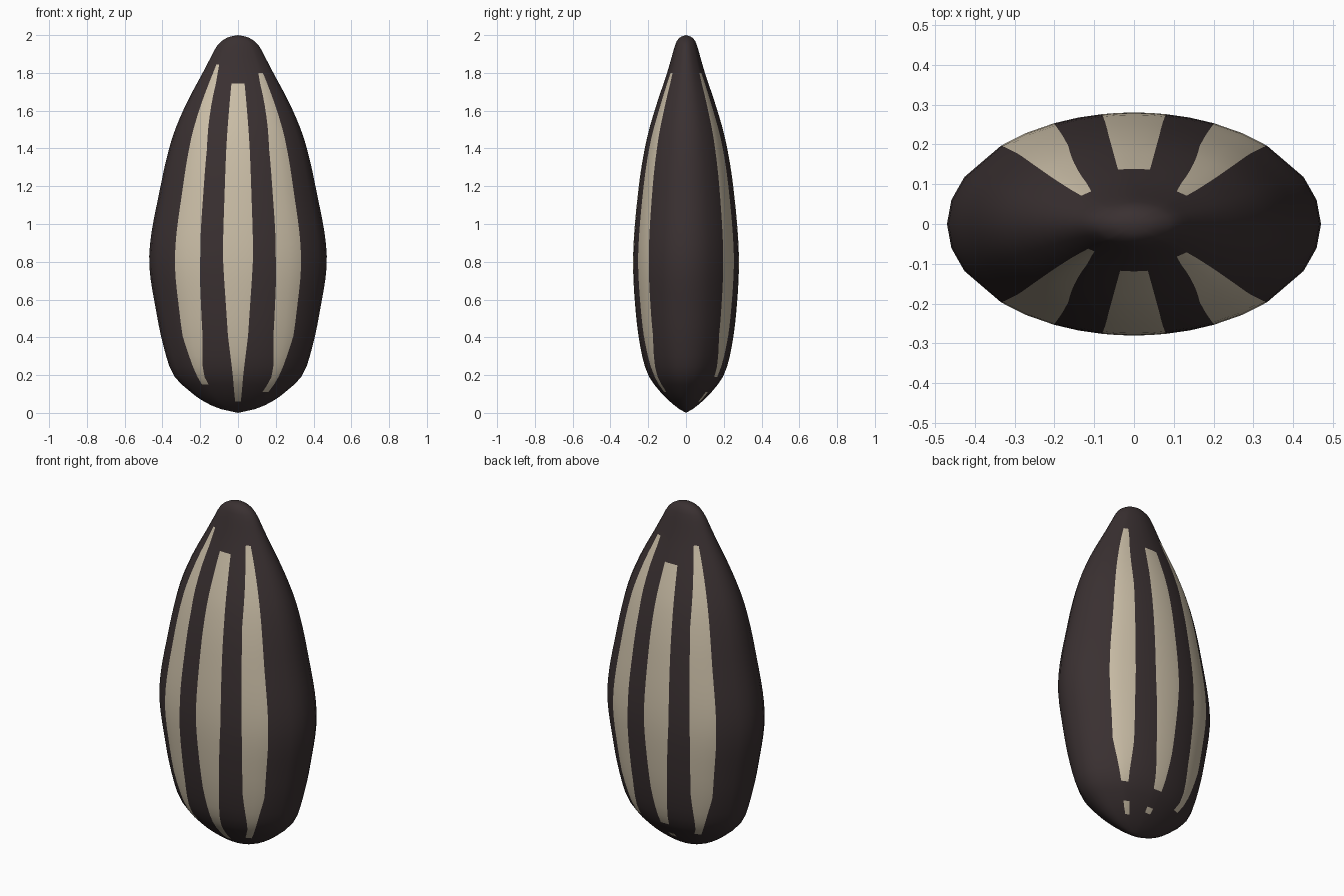
import bpy
import bmesh
from math import asin, sin, cos, pi

cube = bpy.data.objects.get("Cube")
if cube:
    bpy.data.objects.remove(cube, do_unlink=True)


def make_material(name, colour):
    material = bpy.data.materials.new(name)
    material.use_nodes = True
    material.diffuse_color = colour
    material.node_tree.nodes["Principled BSDF"].inputs["Base Color"].default_value = colour
    material.node_tree.nodes["Principled BSDF"].inputs["Roughness"].default_value = 0.8
    return material


dark = make_material("dark brown husk", (0.042, 0.03, 0.031, 1))
cream = make_material("cream stripe", (0.6, 0.52, 0.39, 1))

# Husk outline: height, half width, half depth
OUTLINE = [
    (0, 0, 0), (.02, .09, .035), (.06, .18, .085), (.11, .25, .135),
    (.19, .335, .195), (.3, .38, .232), (.52, .43, .265), (.83, .47, .28),
    (1.2, .41, .25), (1.45, .35, .208), (1.63, .277, .157), (1.8, .187, .1),
    (1.89, .14, .074), (1.95, .106, .056), (1.985, .06, .036), (2, 0, 0),
]

# Stripe edges as a share of the half width: height, centre, side inner, side outer
EDGES = [
    (0, .08, .5, .64), (.2, .08, .53, .64), (.4, .13, .46, .72),
    (.83, .17, .425, .71), (1.4, .17, .45, .71), (1.75, .16, .54, .71),
    (1.85, .16, .61, .7), (2, .16, .61, .7),
]

# Lowest and highest point of each stripe, keyed by (facing back, side of x)
SPANS = {
    (False, -1): (.13, 1.84), (False, 0): (.07, 1.75), (False, 1): (.12, 1.82),
    (True, -1): (.13, 1.81), (True, 0): (.2, 1.7), (True, 1): (.17, 1.73),
}


def segment(table, z):
    for low, high in zip(table, table[1:]):
        if z <= high[0]:
            return low, high, (z - low[0]) / (high[0] - low[0])
    return table[-2], table[-1], 1


def blend(table, z):
    low, high, t = segment(table, z)
    return [p + (q - p) * t for p, q in zip(low[1:], high[1:])]


def ring_heights(longest=0.06):
    # Extra rings between the outline points let the stripes end cleanly
    heights = []
    for low, high in zip(OUTLINE, OUTLINE[1:]):
        steps = max(2, round((high[0] - low[0]) / longest))
        heights += [low[0] + (high[0] - low[0]) * i / steps for i in range(steps)]
    return heights[1:]


def outline_at(z):
    # Hermite curve through the outline, straight at the two blunt tips
    low, high, t = segment(OUTLINE, z)
    k = OUTLINE.index(low)
    if k == 0 or k == len(OUTLINE) - 2:
        return [p + (q - p) * t ** (1 if k == 0 else 1.6) for p, q in zip(low[1:], high[1:])]
    before, after = OUTLINE[k - 1], OUTLINE[k + 2]
    span = high[0] - low[0]
    result = []
    for c in (1, 2):
        m0 = (high[c] - before[c]) / (high[0] - before[0]) * span
        m1 = (after[c] - low[c]) / (after[0] - low[0]) * span
        d = high[c] - low[c]
        result.append(low[c] + t * (m0 + t * (3 * d - 2 * m0 - m1 + t * (m0 + m1 - 2 * d))))
    return result


def quarter_angles(z):
    # Angles from the depth axis, with columns placed on the stripe edges
    stops = [0] + [asin(r) for r in blend(EDGES, z)] + [pi / 4 + pi / 9, pi / 2]
    counts = (2, 2, 2, 1, 2)
    angles = []
    for start, end, count in zip(stops, stops[1:], counts):
        angles += [start + (end - start) * i / count for i in range(count)]
    return angles


def ring_angles(z):
    quarter = quarter_angles(z)
    half = quarter + [pi - a for a in [pi / 2] + quarter[:0:-1]]
    return half + [a + pi for a in half]


def is_stripe(column, quarter, z):
    # Fold the column into one quarter to find the stripe it belongs to
    turn, place = divmod(column, quarter)
    if turn % 2:
        place = quarter - 1 - place
    back = turn in (1, 2)
    if place < 2:
        side = 0
    elif place in (4, 5):
        side = 1 if turn < 2 else -1
    else:
        return False
    low, high = SPANS[back, side]
    # Detached flecks beyond the ends of the back stripes
    if back and side == 1 and (1.77 < z < 1.82 or .06 < z < .1):
        return True
    if back and side == 0 and .09 < z < .13:
        return True
    return low < z < high


# Seed husk
bm = bmesh.new()
rings = []
heights = ring_heights()
for z in heights:
    a, b = outline_at(z)
    rings.append([bm.verts.new((a * sin(t), -b * cos(t), z)) for t in ring_angles(z)])
count = len(rings[0])

# Striped walls
for lower, upper, z0, z1 in zip(rings, rings[1:], heights, heights[1:]):
    for i in range(count):
        j = (i + 1) % count
        face = bm.faces.new((lower[i], lower[j], upper[j], upper[i]))
        face.material_index = int(is_stripe(i, count // 4, (z0 + z1) / 2))

# Pointed base and rounded tip
base = bm.verts.new((0, 0, 0))
tip = bm.verts.new((0, 0, 2))
for i in range(count):
    j = (i + 1) % count
    bm.faces.new((base, rings[0][j], rings[0][i]))
    bm.faces.new((tip, rings[-1][i], rings[-1][j]))
for face in bm.faces:
    face.smooth = True

mesh = bpy.data.meshes.new("seed_husk")
bm.to_mesh(mesh)
bm.free()
mesh.materials.append(dark)
mesh.materials.append(cream)
husk = bpy.data.objects.new("seed_husk", mesh)
bpy.context.collection.objects.link(husk)
